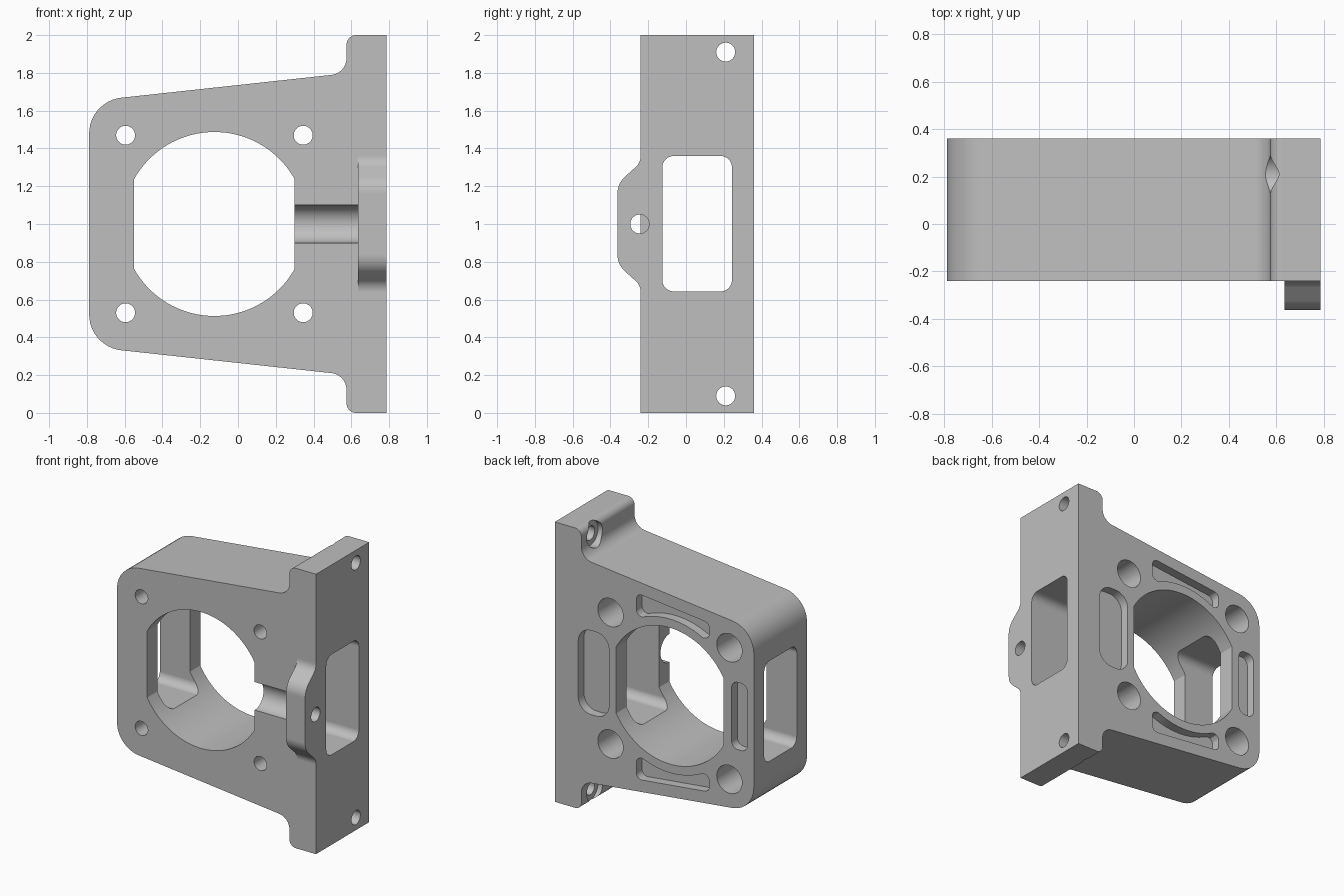
import bpy, bmesh, math
from mathutils import Vector

cube = bpy.data.objects.get("Cube")
if cube:
    bpy.data.objects.remove(cube, do_unlink=True)

grey = bpy.data.materials.new("plain grey")
grey.use_nodes = True
grey.diffuse_color = (0.52, 0.52, 0.52, 1)
grey.node_tree.nodes["Principled BSDF"].inputs["Base Color"].default_value = (0.52, 0.52, 0.52, 1)

FRONT, BACK = -0.24, 0.36
BORE_X, MID_Z = -0.125, 1.0


def rounded(corners, steps=10):
    """Polygon from (u, v, radius) corners, each replaced by a fillet arc."""
    out = []
    for i, (u, v, r) in enumerate(corners):
        p = Vector((u, v))
        if r == 0:
            out.append(p)
            continue
        a = (Vector(corners[i - 1][:2]) - p).normalized()
        b = (Vector(corners[(i + 1) % len(corners)][:2]) - p).normalized()
        half = math.acos(a.dot(b)) / 2
        centre = p + (a + b).normalized() * r / math.sin(half)
        start = p + a * r / math.tan(half) - centre
        end = p + b * r / math.tan(half) - centre
        out += [centre + start.lerp(end, k / steps).normalized() * r for k in range(steps + 1)]
    return out


def rect(u0, u1, v0, v1, r):
    return rounded([(u0, v0, r), (u1, v0, r), (u1, v1, r), (u0, v1, r)])


def circle(u, v, r, n=48):
    return [Vector((u + r * math.cos(math.tau * k / n), v + r * math.sin(math.tau * k / n)))
            for k in range(n)]


def prism(name, points, axis, lo, hi):
    """Extrude a 2D profile along x (profile in y, z) or y (profile in x, z)."""
    bm = bmesh.new()
    rings = []
    for w in (lo, hi):
        rings.append([bm.verts.new((w, p.x, p.y) if axis == "x" else (p.x, w, p.y)) for p in points])
        bm.faces.new(rings[-1])
    near, far = rings
    for i in range(len(points)):
        bm.faces.new((near[i - 1], near[i], far[i], far[i - 1]))
    bmesh.ops.recalc_face_normals(bm, faces=bm.faces)
    mesh = bpy.data.meshes.new(name)
    bm.to_mesh(mesh)
    bm.free()
    mesh.materials.append(grey)
    obj = bpy.data.objects.new(name, mesh)
    bpy.context.collection.objects.link(obj)
    return obj


def combine(target, tool, operation="DIFFERENCE"):
    mod = target.modifiers.new("combine", "BOOLEAN")
    mod.operation, mod.solver, mod.object = operation, "EXACT", tool
    bpy.context.view_layer.objects.active = target
    bpy.ops.object.modifier_apply(modifier=mod.name)
    bpy.data.objects.remove(tool, do_unlink=True)


# Tapered housing with its tall mounting flange, mirrored about mid height
upper = [(0.785, 2, 0), (0.575, 2, 0.05), (0.575, 1.798, 0.09), (-0.788, 1.65, 0.19)]
lower = [(u, 2 - v, r) for u, v, r in reversed(upper)]
bracket = prism("motor_bracket", rounded(upper + lower), "y", FRONT, BACK)

# Boss on the front of the flange
half_boss = [(-0.17, 1.37, 0), (FRONT, 1.37, 0), (FRONT, 1.325, 0.08), (-0.363, 1.215, 0.12)]
boss = half_boss + [(u, 2 - v, r) for u, v, r in reversed(half_boss)]
combine(bracket, prism("boss", rounded(boss), "x", 0.635, 0.785), "UNION")

# Central bore with flattened sides
R, FLAT = 0.487, 0.425
a0 = math.acos(FLAT / R)
arc = [a0 + (math.pi - 2 * a0) * k / 40 for k in range(41)]
bore = [Vector((BORE_X + R * math.cos(a), MID_Z + R * math.sin(a)))
        for a in arc + [a + math.pi for a in arc]]
combine(bracket, prism("bore", bore, "y", -0.5, 0.5))

# Rectangular window running sideways through both walls
combine(bracket, prism("window", rect(-0.125, 0.243, 0.643, 1.36, 0.06), "x", -1, 1))

# Shaft groove behind the boss, and the smaller hole through the boss
combine(bracket, prism("groove", circle(FRONT, MID_Z, 0.1), "x", 0.1, 0.635))
combine(bracket, prism("boss_hole", circle(-0.245, MID_Z, 0.05), "x", 0.5, 0.9))

# Four screw holes, counterbored from the back
for x in (-0.595, 0.345):
    for z in (0.53, 1.47):
        combine(bracket, prism("screw_hole", circle(x, z, 0.05), "y", -0.5, 0.5))
        combine(bracket, prism("counterbore", circle(x, z, 0.1), "y", -0.12, 0.5))

# Flange holes with spot faces cut into the fillets
for z in (0.09, 1.91):
    combine(bracket, prism("flange_hole", circle(0.21, z, 0.05), "x", 0.5, 0.9))
    combine(bracket, prism("spot_face", circle(0.21, z, 0.088), "x", 0.4, 0.61))

# Shallow pockets in the back face: two upright slots and two curved ones
POCKET = BACK - 0.065
combine(bracket, prism("wide_slot", rect(0.357, 0.6, 0.7, 1.3, 0.1), "y", POCKET, 0.5))
combine(bracket, prism("narrow_slot", rect(-0.738, -0.612, 0.76, 1.24, 0.05), "y", POCKET, 0.5))
x0, x1, r = -0.435, 0.14, 0.04
curved = [(x1, 1.665, r), (x0, 1.603, r)]
for k in range(11):
    x = x0 + (x1 - x0) * k / 10
    curved.append((x, MID_Z + math.sqrt(0.55 ** 2 - (x - BORE_X) ** 2), r if k in (0, 10) else 0))
slot = rounded(curved, 6)
combine(bracket, prism("upper_slot", slot, "y", POCKET, 0.5))
combine(bracket, prism("lower_slot", [Vector((p.x, 2 - p.y)) for p in slot], "y", POCKET, 0.5))

# Smooth curved walls, crisp machined edges
bpy.ops.object.select_all(action="DESELECT")
bracket.select_set(True)
bpy.context.view_layer.objects.active = bracket
bpy.ops.object.shade_smooth_by_angle(angle=math.radians(25))
weighted = bracket.modifiers.new("even normals", "WEIGHTED_NORMAL")
weighted.keep_sharp = True
